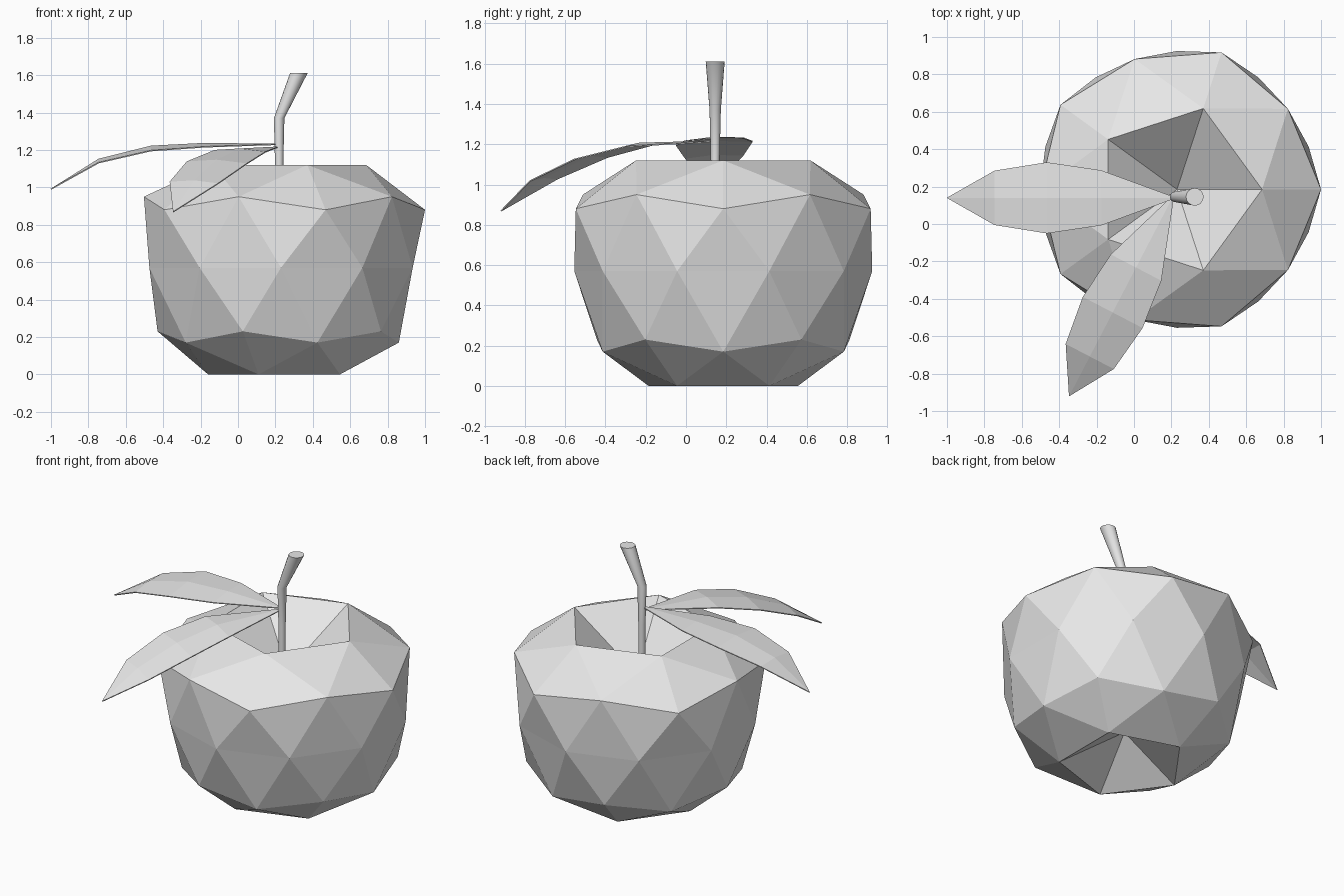
import bpy, bmesh, math
from mathutils import Vector

if "Cube" in bpy.data.objects:
    bpy.data.objects.remove(bpy.data.objects["Cube"])

grey = bpy.data.materials.new("plain_grey")
grey.use_nodes = True
grey.diffuse_color = (0.8, 0.8, 0.8, 1)
grey.node_tree.nodes["Principled BSDF"].inputs["Base Color"].default_value = (0.8, 0.8, 0.8, 1)


def add_object(name, bm):
    bmesh.ops.recalc_face_normals(bm, faces=bm.faces)
    mesh = bpy.data.meshes.new(name)
    bm.to_mesh(mesh)
    bm.free()
    mesh.materials.append(grey)
    obj = bpy.data.objects.new(name, mesh)
    bpy.context.collection.objects.link(obj)
    return obj


# Fruit: an icosphere whose rings are reshaped, with both poles pushed in
RINGS = [  # sphere level, new radius, new height
    (1.0, 0.0, 0.8), (0.851, 0.455, 1.12), (0.526, 0.733, 0.95),
    (0.447, 0.77, 0.88), (0.0, 0.74, 0.57), (-0.447, 0.66, 0.23),
    (-0.526, 0.63, 0.17), (-0.851, 0.39, 0.0), (-1.0, 0.0, 0.22)]
bm = bmesh.new()
bmesh.ops.create_icosphere(bm, subdivisions=2, radius=1)
for v in bm.verts:
    level, radius, height = min(RINGS, key=lambda ring: abs(ring[0] - v.co.z))
    flat = v.co.xy.normalized() * radius if radius else Vector((0, 0))
    v.co = (0.23 + flat.x, 0.185 + flat.y, height)
add_object("fruit_body", bm)

# Stem: a bent, widening tube with a flat top
STEM = [(0.22, 0.8, 0.02), (0.22, 1.12, 0.022), (0.22, 1.37, 0.028), (0.325, 1.61, 0.047)]
SIDES = 16
bm = bmesh.new()
loops = []
for x, z, r in STEM:
    angles = [math.tau * i / SIDES for i in range(SIDES)]
    loops.append([bm.verts.new((x + r * math.cos(a), 0.145 + r * math.sin(a), z)) for a in angles])
for low, high in zip(loops, loops[1:]):
    for i in range(SIDES):
        j = (i + 1) % SIDES
        bm.faces.new((low[i], low[j], high[j], high[i]))
bm.faces.new(loops[0])
bm.faces.new(loops[-1])
stem = add_object("stem", bm)
bpy.context.view_layer.objects.active = stem
stem.select_set(True)
bpy.ops.object.shade_smooth_by_angle(angle=math.radians(40))


# Leaves: stations of distance, half width and height, with a raised midrib
def add_leaf(name, heading, stations, roll):
    along = Vector((math.cos(heading), math.sin(heading), 0))
    side = Vector((-along.y, along.x, 0))
    bm = bmesh.new()
    rows = []
    for dist, half, z in stations:
        centre = Vector((0.205, 0.14, z)) + along * dist
        row = [bm.verts.new(centre + side * half * k + Vector((0, 0, half * (roll * k - 0.08 * abs(k)))))
               for k in (-1, 0, 1)]
        rows.append(row)
    tip = rows.pop()[1]
    for a, b in zip(rows, rows[1:]):
        for i in (0, 1):
            bm.faces.new((a[i], a[i + 1], b[i + 1], b[i]))
    for i in (0, 1):
        bm.faces.new((rows[-1][i], rows[-1][i + 1], tip))
    bmesh.ops.delete(bm, geom=[v for v in bm.verts if not v.link_faces], context='VERTS')
    leaf = add_object(name, bm)
    thick = leaf.modifiers.new("thickness", 'SOLIDIFY')
    thick.thickness = 0.006
    thick.offset = 0


add_leaf("side_leaf", math.radians(180),
         [(0, 0.008, 1.23), (0.38, 0.147, 1.235), (0.67, 0.19, 1.22), (0.95, 0.145, 1.15), (1.205, 0, 0.99)], -0.05)
add_leaf("front_leaf", math.radians(242.5),
         [(0, 0.008, 1.215), (0.42, 0.152, 1.205), (0.69, 0.18, 1.145), (0.955, 0.145, 1.035), (1.195, 0, 0.868)], -0.03)
